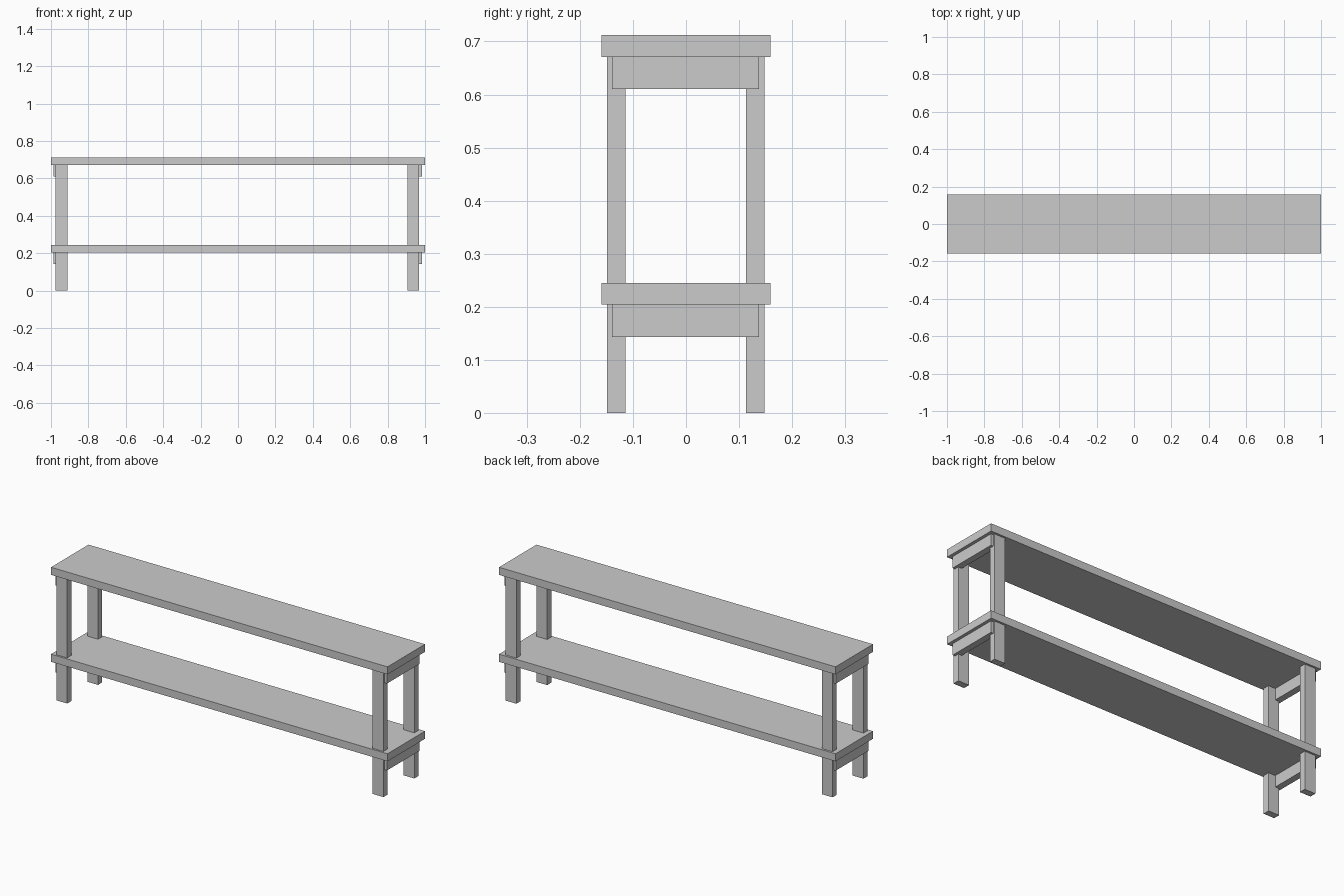
import bpy

if "Cube" in bpy.data.objects:
    bpy.data.objects.remove(bpy.data.objects["Cube"])

def box(name, x, y, z):
    """Axis-aligned box from (min, max) ranges."""
    bpy.ops.mesh.primitive_cube_add(
        size=1, location=[(a + b) / 2 for a, b in (x, y, z)])
    ob = bpy.context.object
    ob.name = name
    ob.scale = [b - a for a, b in (x, y, z)]
    bpy.ops.object.transform_apply(location=False, rotation=False, scale=True)
    return ob

TOP = 0.671      # underside of the top board
SHELF = 0.204    # underside of the lower shelf
BOARD = 0.041    # board thickness

# Long boards
for name, z in (("top_board", TOP), ("lower_shelf", SHELF)):
    box(name, (-1, 1), (-0.159, 0.159), (z, z + BOARD))

ends = {"left": ((-0.975, -0.911), (-0.987, -0.952)),
        "right": ((0.905, 0.969), (0.948, 0.983))}
for side, (leg_x, rail_x) in ends.items():
    # Legs running from the floor up through the shelf
    box(f"front_{side}_leg", leg_x, (-0.149, -0.114), (0, TOP))
    box(f"back_{side}_leg", leg_x, (0.113, 0.148), (0, TOP))
    # Cross rails carrying each board
    for name, z in (("upper", TOP), ("lower", SHELF)):
        box(f"{name}_{side}_rail", rail_x, (-0.139, 0.138), (z - 0.061, z))
